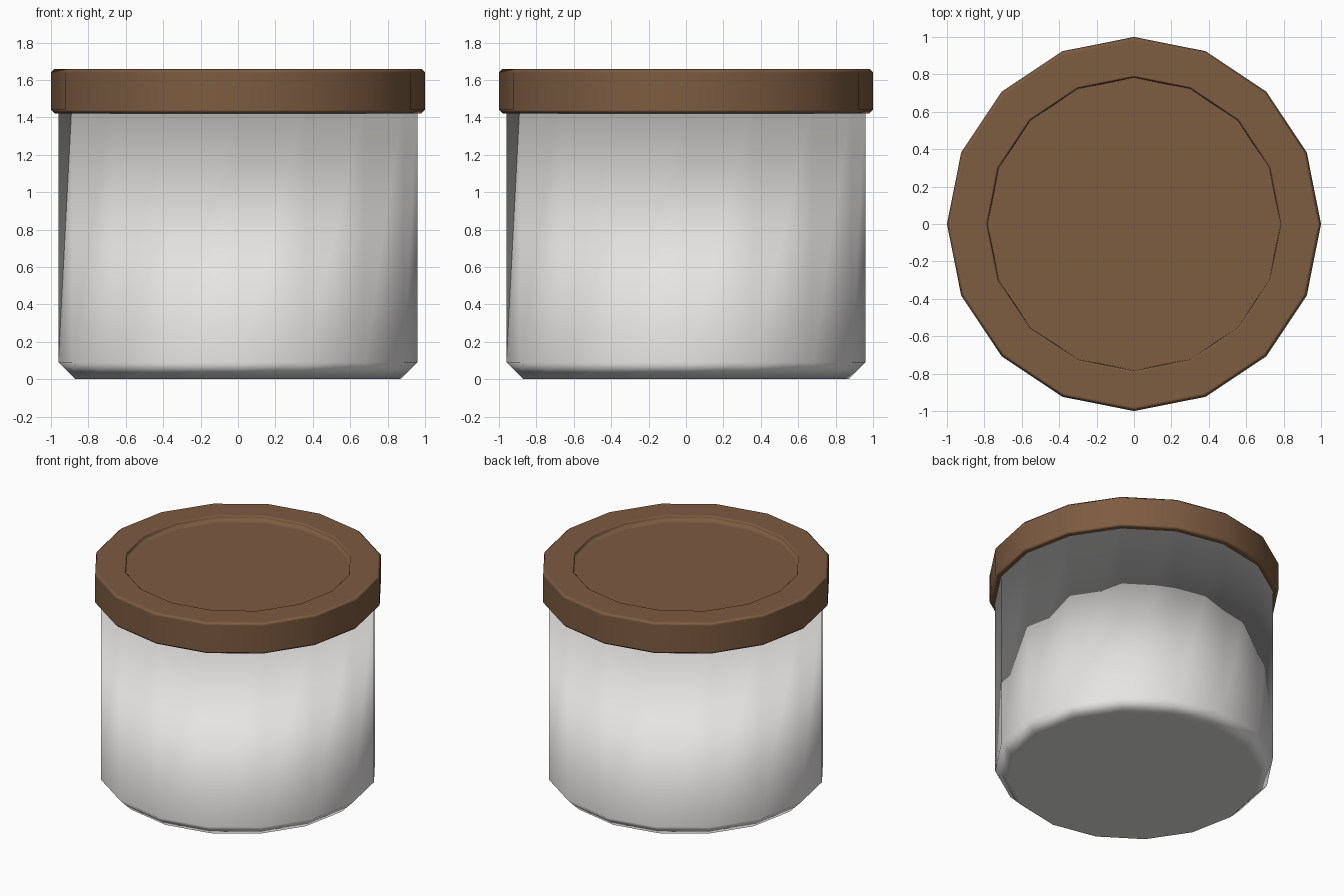
import bpy, bmesh, math

if "Cube" in bpy.data.objects:
    bpy.data.objects.remove(bpy.data.objects["Cube"])

SIDES = 16


def material(name, rgb):
    m = bpy.data.materials.new(name)
    m.diffuse_color = (*rgb, 1.0)
    m.use_nodes = True
    m.node_tree.nodes["Principled BSDF"].inputs["Base Color"].default_value = m.diffuse_color
    return m


def lathe(name, profile, mat):
    """Closed 16-sided solid from (radius, z) rings, bottom to top."""
    bm = bmesh.new()
    rings = []
    for r, z in profile:
        rings.append([bm.verts.new((r * math.cos(2 * math.pi * i / SIDES),
                                    r * math.sin(2 * math.pi * i / SIDES), z))
                      for i in range(SIDES)])
    for a, b in zip(rings, rings[1:]):
        for i in range(SIDES):
            j = (i + 1) % SIDES
            bm.faces.new((a[i], a[j], b[j], b[i]))
    bm.faces.new(rings[0][::-1])
    bm.faces.new(rings[-1])
    for f in bm.faces:
        f.smooth = True
    bmesh.ops.recalc_face_normals(bm, faces=bm.faces)
    me = bpy.data.meshes.new(name)
    bm.to_mesh(me)
    bm.free()
    me.materials.append(mat)
    ob = bpy.data.objects.new(name, me)
    bpy.context.collection.objects.link(ob)
    # chamfers blend softly while the big faces stay flat
    wn = ob.modifiers.new("weighted_normals", 'WEIGHTED_NORMAL')
    wn.weight = 100
    return ob


ceramic = material("off_white_ceramic", (0.79, 0.78, 0.77))
wood = material("brown_wood", (0.205, 0.106, 0.053))

# Jar body with chamfered foot
lathe("jar_body", [(0.87, 0.0), (0.96, 0.09), (0.96, 1.5)], ceramic)

# Lid with softened rim and shallow recess on top
lathe("lid", [(0.98, 1.42), (1.0, 1.44), (1.0, 1.64), (0.98, 1.66),
              (0.795, 1.66), (0.785, 1.65), (0.78, 1.605)], wood)
